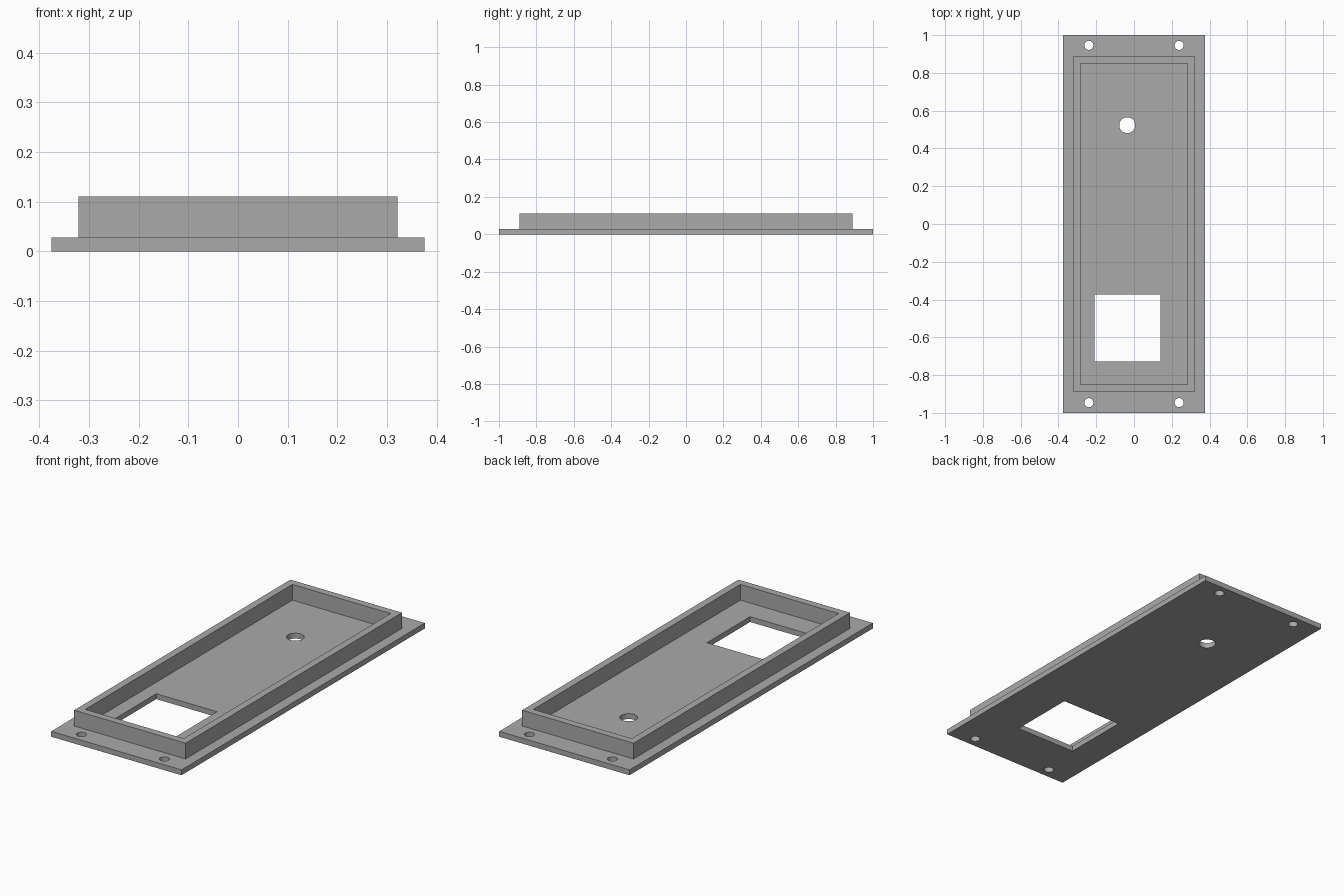
import bpy
from math import cos, sin, tau, radians

cube = bpy.data.objects.get("Cube")
if cube:
    bpy.data.objects.remove(cube, do_unlink=True)

grey = bpy.data.materials.new("plain grey")
grey.use_nodes = True
grey.diffuse_color = (0.4, 0.4, 0.4, 1)
grey.node_tree.nodes["Principled BSDF"].inputs["Base Color"].default_value = grey.diffuse_color


def rect(x0, x1, y0, y1):
    return [(x0, y0), (x1, y0), (x1, y1), (x0, y1)]


def circle(x, y, r, sides=32):
    return [(x + r * cos(tau * i / sides), y + r * sin(tau * i / sides)) for i in range(sides)]


def slab(name, loops, z0, z1):
    """Extrude an outline; inner loops become through holes."""
    curve = bpy.data.curves.new(name + "_profile", "CURVE")
    curve.dimensions = "2D"
    curve.fill_mode = "BOTH"
    curve.extrude = (z1 - z0) / 2
    for pts in loops:
        spline = curve.splines.new("POLY")
        spline.points.add(len(pts) - 1)
        for p, (x, y) in zip(spline.points, pts):
            p.co = (x, y, 0, 1)
        spline.use_cyclic_u = True
    ob = bpy.data.objects.new(name, curve)
    bpy.context.collection.objects.link(ob)
    bpy.ops.object.select_all(action="DESELECT")
    ob.select_set(True)
    bpy.context.view_layer.objects.active = ob
    bpy.ops.object.convert(target="MESH")
    ob = bpy.context.object
    ob.name = name
    # Weld caps to sides and set the height
    bpy.ops.object.mode_set(mode="EDIT")
    bpy.ops.mesh.select_all(action="SELECT")
    bpy.ops.mesh.remove_doubles(threshold=0.0001)
    bpy.ops.mesh.normals_make_consistent(inside=False)
    bpy.ops.object.mode_set(mode="OBJECT")
    for v in ob.data.vertices:
        v.co.z += (z0 + z1) / 2
    ob.data.materials.clear()
    ob.data.materials.append(grey)
    bpy.ops.object.shade_smooth_by_angle(angle=radians(30))
    return ob


PLATE_TOP, WALL_TOP = 0.028, 0.11

# Base plate with window, round opening and four screw holes
screw_holes = [circle(sx * 0.239, sy * 0.946, 0.024) for sx in (-1, 1) for sy in (-1, 1)]
slab("base_plate",
     [rect(-0.375, 0.375, -1, 1),
      rect(-0.21, 0.14, -0.727, -0.372),
      circle(-0.036, 0.523, 0.042)] + screw_holes,
     0, PLATE_TOP)

# Raised rim wall
slab("rim_wall",
     [rect(-0.321, 0.321, -0.889, 0.889), rect(-0.283, 0.283, -0.851, 0.851)],
     PLATE_TOP, WALL_TOP)
